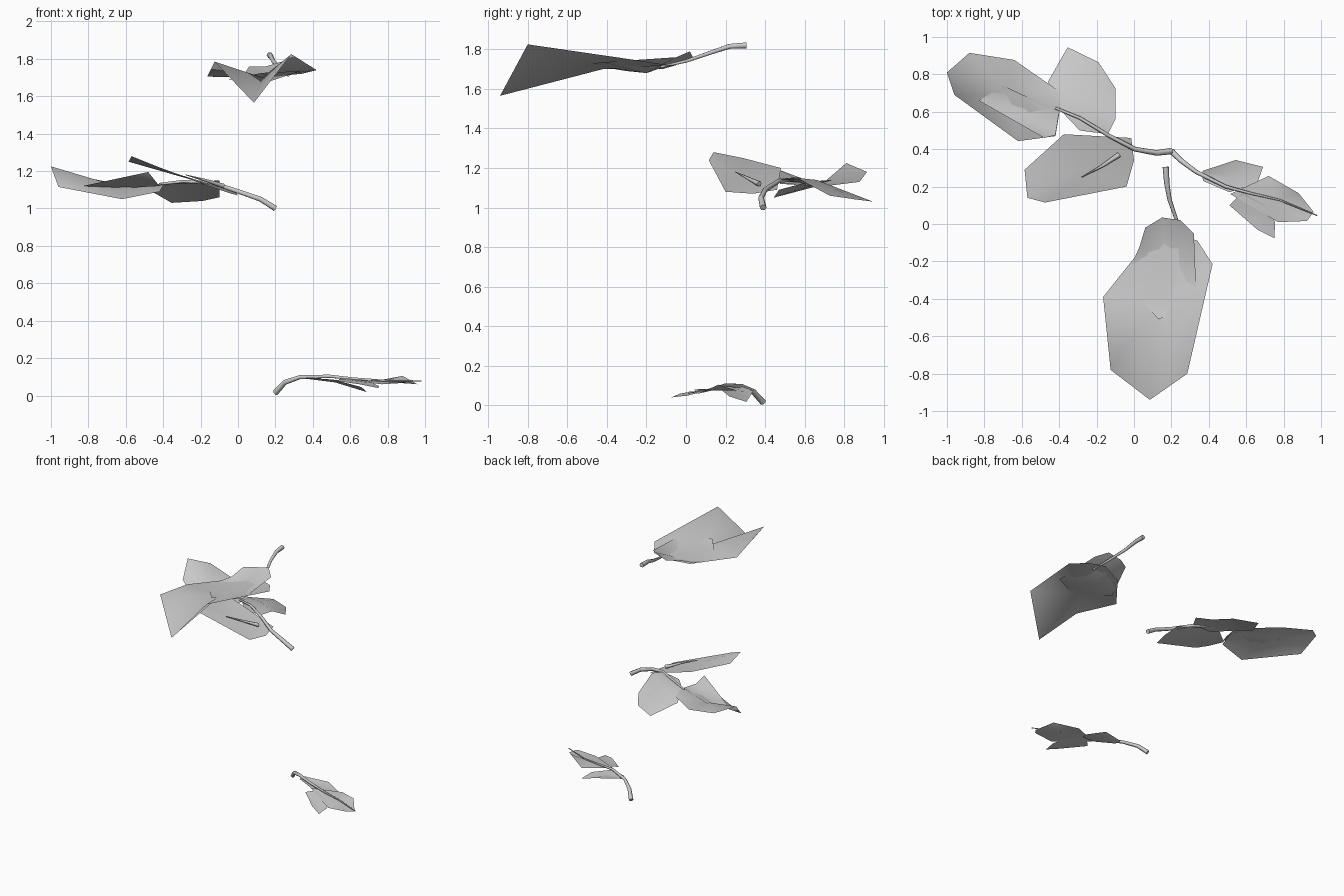
import bpy
from mathutils import Vector


def leaf(name, outline, centre):
    """Folded leaf: a fan of faces from a sagging midrib point to the rim."""
    mesh = bpy.data.meshes.new(name)
    n = len(outline)
    mesh.from_pydata([centre] + outline, [],
                     [(0, i + 1, (i + 1) % n + 1) for i in range(n)])
    # keep the upper side facing up
    if sum(p.normal.z * p.area for p in mesh.polygons) < 0:
        mesh.flip_normals()
    for p in mesh.polygons:
        p.use_smooth = True
    ob = bpy.data.objects.new(name, mesh)
    bpy.context.collection.objects.link(ob)
    return ob


def stem(name, path, r0, r1):
    """Tapered low-sided tube along a path."""
    curve = bpy.data.curves.new(name, 'CURVE')
    curve.dimensions = '3D'
    curve.bevel_depth = 1.0
    curve.bevel_resolution = 1
    curve.use_fill_caps = True
    s = curve.splines.new('POLY')
    s.points.add(len(path) - 1)
    for i, p in enumerate(path):
        s.points[i].co = (*p, 1)
        s.points[i].radius = r0 + (r1 - r0) * i / (len(path) - 1)
    s.use_smooth = True
    ob = bpy.data.objects.new(name, curve)
    bpy.context.collection.objects.link(ob)
    return ob


# --- lower small sprig ---
stem("lower_stem", [(.2, .39, .015), (.25, .34, .07), (.33, .28, .098), (.49, .2, .103),
                    (.62, .165, .09), (.78, .128, .08), (.98, .045, .078)], .016, .003)
leaf("lower_back_leaf", [(.36, .27, .09), (.37, .285, .095), (.545, .342, .075), (.69, .305, .018),
                         (.66, .22, .045), (.51, .17, .085), (.37, .23, .095)], (.52, .25, .07))
leaf("lower_end_leaf", [(.515, .16, .09), (.72, .257, .075), (.88, .165, .105), (.96, .065, .06),
                        (.925, .016, .07), (.77, .01, .06)], (.76, .13, .075))
leaf("lower_front_leaf", [(.58, .17, .09), (.51, .10, .08), (.66, -.03, .06), (.75, -.075, .04),
                          (.755, .01, .05), (.7, .1, .075)], (.65, .05, .06))

# --- middle branch ---
stem("middle_stem", [(.2, .39, 1.0), (.12, .38, 1.05), (.005, .40, 1.09), (-.13, .47, 1.135),
                     (-.29, .567, 1.145), (-.42, .62, 1.13)], .017, .007)
leaf("middle_left_leaf", [(-.395, .62, 1.13), (-.41, .717, 1.11), (-.64, .877, 1.13),
                          (-.88, .915, 1.18), (-1, .81, 1.225), (-.96, .69, 1.115),
                          (-.62, .443, 1.05), (-.42, .47, 1.09)], (-.68, .70, 1.13))
leaf("middle_left_under_leaf", [(-.4, .6, 1.13), (-.42, .475, 1.12), (-.48, .46, 1.195),
                                (-.83, .66, 1.12), (-.7, .74, 1.14)], (-.6, .63, 1.11))
leaf("middle_back_leaf", [(-.355, .945, 1.03), (-.19, .865, 1.04), (-.10, .727, 1.06),
                          (-.10, .56, 1.15), (-.14, .48, 1.14), (-.29, .5, 1.13),
                          (-.385, .6, 1.13), (-.46, .76, 1.09)], (-.26, .66, 1.14))
leaf("middle_front_leaf", [(-.57, .14, 1.28), (-.475, .115, 1.24), (-.04, .20, 1.08),
                           (0, .34, 1.07), (-.015, .46, 1.09), (-.375, .48, 1.2),
                           (-.585, .29, 1.25)], (-.27, .29, 1.16))
# sprout poking through the front leaf
stem("middle_sprout", [(-.08, .37, 1.12), (-.17, .31, 1.15), (-.28, .25, 1.18)], .014, .002)

# --- top branch ---
stem("top_stem", [(.17, .305, 1.82), (.175, .22, 1.815), (.19, .13, 1.785),
                  (.235, 0, 1.74), (.27, -.13, 1.71)], .017, .006)
leaf("top_large_leaf", [(.22, -.05, 1.72), (.34, -.09, 1.72), (.42, -.215, 1.74),
                        (.285, -.8, 1.825), (.085, -.94, 1.565), (-.125, -.78, 1.785),
                        (-.165, -.39, 1.705), (.05, -.12, 1.70)], (.13, -.42, 1.70))
leaf("top_under_leaf", [(.03, -.12, 1.715), (.06, -.02, 1.76), (.15, .035, 1.76),
                        (.25, .02, 1.79), (.32, -.05, 1.76), (.335, -.42, 1.735),
                        (.13, -.51, 1.725), (-.05, -.3, 1.69)], (.17, -.2, 1.68))
